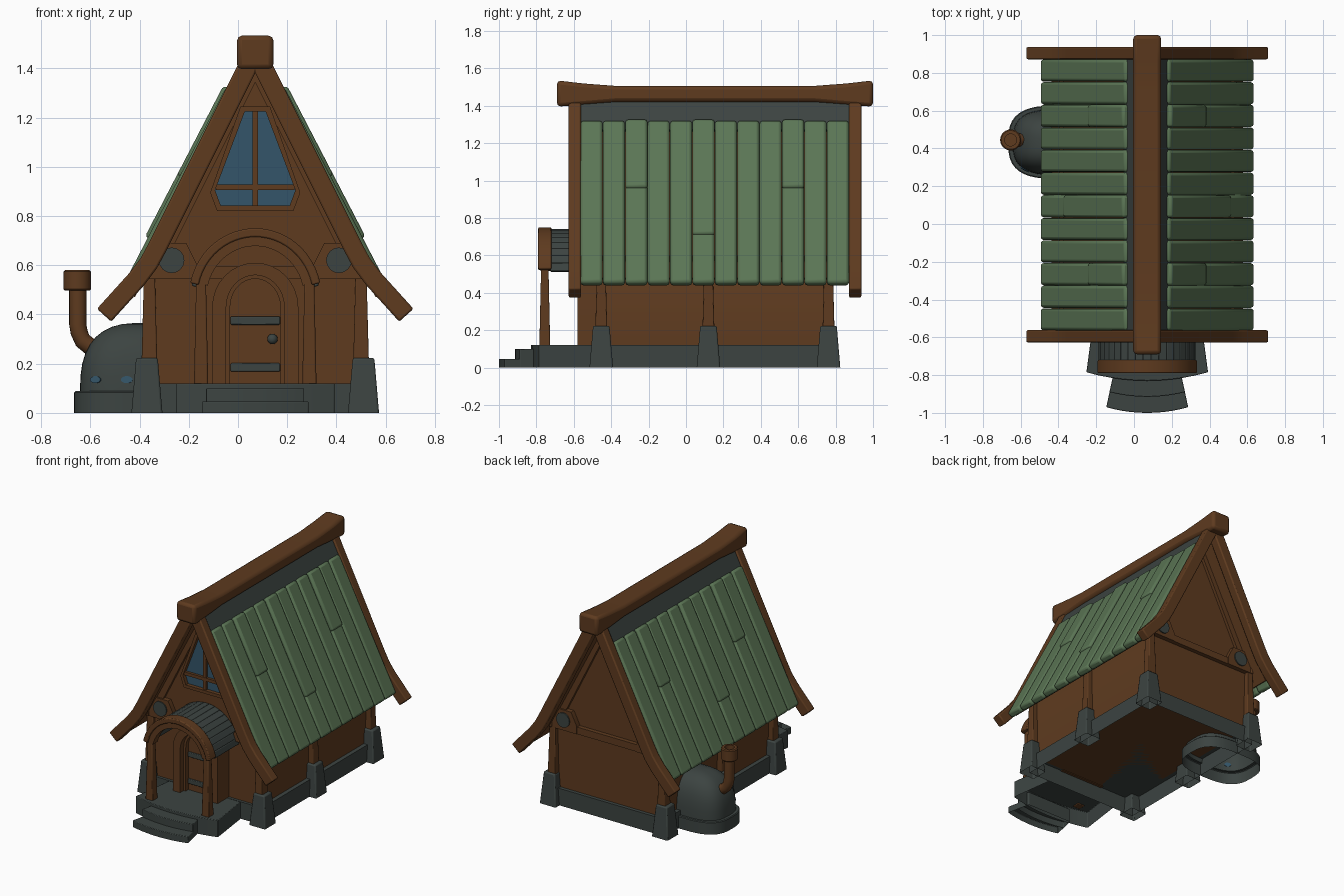
import bpy, bmesh, math
from mathutils import Vector

if "Cube" in bpy.data.objects:
    bpy.data.objects.remove(bpy.data.objects["Cube"])

CX = 0.07  # centre line of the house (the oven pushes it off centre)

def material(name, rgb):
    m = bpy.data.materials.new(name)
    m.diffuse_color = (*rgb, 1)
    m.use_nodes = True
    m.node_tree.nodes["Principled BSDF"].inputs["Base Color"].default_value = m.diffuse_color
    return m

WOOD = material("brown_wood", (0.112, 0.043, 0.0135))
GREEN = material("green_roof", (0.105, 0.180, 0.091))
SLATE = material("slate_stone", (0.045, 0.057, 0.053))
GLASS = material("blue_glass", (0.034, 0.091, 0.142))

# ---------- helpers ----------
def loft(name, rings, mat, bevel=0, closed=False, hollow=False):
    """Skin a list of equal-length rings; hollow leaves the first end open."""
    bm = bmesh.new()
    vs = [[bm.verts.new(p) for p in r] for r in rings]
    n = len(rings[0])
    pairs = list(zip(vs, vs[1:])) + ([(vs[-1], vs[0])] if closed else [])
    for a, b in pairs:
        for i in range(n):
            bm.faces.new((a[i], a[(i + 1) % n], b[(i + 1) % n], b[i]))
    if not closed:
        bm.faces.new(vs[-1])
        if not hollow:
            bm.faces.new(vs[0])
    bmesh.ops.recalc_face_normals(bm, faces=bm.faces)
    me = bpy.data.meshes.new(name)
    bm.to_mesh(me)
    bm.free()
    me.materials.append(mat)
    ob = bpy.data.objects.new(name, me)
    bpy.context.collection.objects.link(ob)
    if bevel:
        b = ob.modifiers.new("bevel", 'BEVEL')
        b.width, b.segments, b.limit_method = bevel, 2, 'ANGLE'
    return ob

def prism(name, pts, y0, y1, mat, bevel=0):
    """Extrude a front-view outline (d, z) along y."""
    return loft(name, [[(CX + d, y, z) for d, z in pts] for y in (y0, y1)], mat, bevel)

def box(name, d0, d1, y0, y1, z0, z1, mat, bevel=0):
    return prism(name, [(d0, z0), (d1, z0), (d1, z1), (d0, z1)], y0, y1, mat, bevel)

def taper(name, d, y, z0, z1, w0, w1, mat, bevel=0.008, hollow=False):
    """Square post, half width w0 at the bottom and w1 at the top."""
    return loft(name, [[(CX + d + sx * w, y + sy * w, z) for sx, sy in ((-1, -1), (1, -1), (1, 1), (-1, 1))]
                       for z, w in ((z0, w0), (z1, w1))], mat, bevel, hollow=hollow)

def strip(name, path, hi, lo, y0, y1, mat, side=1, bevel=0):
    """Board following a front-view path, between two offsets along its normal."""
    rings = []
    for i, p in enumerate(path):
        t = Vector(path[min(i + 1, len(path) - 1)]) - Vector(path[max(i - 1, 0)])
        n = Vector((-t.y, t.x)).normalized()
        a, b = Vector(p) + n * hi, Vector(p) + n * lo
        rings.append([(CX + side * q.x, y, q.y) for q, y in ((a, y0), (a, y1), (b, y1), (b, y0))])
    return loft(name, rings, mat, bevel)

def frame(name, outer, inner, y0, y1, mat):
    return loft(name, [[(CX + p[0], y0, p[1]), (CX + p[0], y1, p[1]), (CX + q[0], y1, q[1]),
                        (CX + q[0], y0, q[1])] for p, q in zip(outer, inner)], mat, closed=True)

def disc(name, loc, normal, r, depth, mat, squash=1, sides=16):
    bpy.ops.mesh.primitive_cylinder_add(vertices=sides, radius=r, depth=depth, location=loc)
    ob = bpy.context.object
    ob.name = name
    ob.rotation_euler = Vector(normal).to_track_quat('Z', 'Y').to_euler()
    ob.scale = (1, squash, 1)
    ob.data.materials.append(mat)

# ---------- roof ----------
SLOPE = [(0.0, 1.555), (0.43, 0.695), (0.465, 0.63), (0.51, 0.57), (0.643, 0.423)]  # curved barge boards
PLANK = [(0.0, 1.553), (0.57, 0.455)]                                               # straight planks

def slope(top, bottom, line=SLOPE):
    """Part of the roof line between two heights."""
    def at(z):
        for (d0, z0), (d1, z1) in zip(line, line[1:]):
            if z1 <= z <= z0:
                return (d0 + (d1 - d0) * (z0 - z) / (z0 - z1), z)
    return [at(top)] + [p for p in line if bottom + .01 < p[1] < top - .01] + [at(bottom)]

Y0, Y1, N = -0.565, 0.872, 12
W = (Y1 - Y0) / N
SPLITS = {2: 0.96, 5: 0.71, 9: 0.96}
for s in (-1, 1):
    tag = "left" if s < 0 else "right"
    strip(f"ridge_flashing_{tag}", slope(1.47, 1.28), -0.012, -0.05, Y0, Y1, SLATE, s)
    strip(f"roof_underside_{tag}", slope(1.46, 0.5, PLANK), -0.045, -0.065, Y0, Y1, WOOD, s)
    for y, nm in ((-0.627, "front"), (0.872, "back")):
        strip(f"{nm}_barge_board_{tag}", slope(1.47, 0.423), 0, -0.078, y, y + 0.065, WOOD, s, 0.008)
    for i in range(N):
        ya, yb = Y0 + i * W + 0.001, Y0 + (i + 1) * W - 0.001
        cut = SPLITS.get(i)
        if cut:
            strip(f"roof_plank_{tag}_{i}_upper", slope(1.325, cut, PLANK), .012, -0.04, ya, yb, GREEN, s, 0.014)
            strip(f"roof_plank_{tag}_{i}_lower", slope(cut + .02, .456, PLANK), 0, -0.05, ya, yb, GREEN, s, 0.016)
        else:
            strip(f"roof_plank_{tag}_{i}", slope(1.325, .456, PLANK), 0, -0.05, ya, yb, GREEN, s, 0.016)

# ridge beam, lifted at both ends
stations = [(-0.69, 1.395, 1.535), (-0.55, 1.405, 1.519), (-0.38, 1.42, 1.506), (0.69, 1.42, 1.506),
            (0.86, 1.405, 1.519), (1.0, 1.395, 1.535)]
loft("ridge_beam", [[(CX + d * .074, y, z) for d, z in ((-1, lo), (1, lo), (1, hi), (-1, hi))]
                    for y, lo, hi in stations], WOOD, 0.02)

# ---------- walls and base (stone parts are open underneath) ----------
F, B = -0.45, 0.755
prism("house_walls", [(-.42, .12), (.42, .12), (.42, .58), (0, 1.42), (-.42, .58)], F, B, WOOD)
loft("base_slab", [[(CX + d, y, z) for d, y in ((-.45, F - .02), (.45, F - .02), (.45, B + .025), (-.45, B + .025))]
                   for z in (0, .12)], SLATE, hollow=True)
for s in (-1, 1):
    tag = "left" if s < 0 else "right"
    box(f"side_beam_{tag}", min(s * .43, s * .465), max(s * .43, s * .465), F - .04, B + .04, .545, .6, WOOD, .005)
    for y, nm in ((-0.453, "front"), (0.12, "middle"), (0.762, "back")):
        taper(f"{nm}_stone_foot_{tag}", s * .44, y, 0, .223, .063, .044, SLATE, hollow=True)
        taper(f"{nm}_wall_post_{tag}", s * .43, y, .2, .57, .032, .022, WOOD, .005)

# gable trim, corner plates and round bolts, front and back
for nm, yw, o in (("front", F, -1), ("back", B, 1)):
    box(f"{nm}_cross_beam", -.45, .45, min(yw, yw + o * .03), max(yw, yw + o * .03), .545, .595, WOOD)
    for s in (-1, 1):
        tag = "left" if s < 0 else "right"
        strip(f"{nm}_gable_trim_{tag}", slope(1.46, 0.64), -0.05, -0.095, *sorted((yw, yw + o * .022)), WOOD, s)
        prism(f"{nm}_corner_plate_{tag}", [(s * d, z) for d, z in
              ((.38, .69), (.28, .69), (.235, .6), (.235, .545), (.45, .545))], yw, yw + o * .034, WOOD)
        disc(f"{nm}_round_bolt_{tag}", (CX + s * .34, yw + o * .036, .62), (0, 1, 0), .052, .012, SLATE)

# ---------- gable window ----------
half = [(.06, 1.245), (.183, .895), (.155, .82)]
hole = [(.042, 1.225), (.163, .905), (.14, .842)]
full = lambda h: h + [(-d, z) for d, z in reversed(h)]
prism("window_glass", full(hole), F - .008, F, GLASS)
frame("window_frame", full(half), full(hole), F - .035, F, WOOD)
box("window_mullion", -.011, .011, F - .025, F, .84, 1.23, WOOD)
box("window_crossbar", -.16, .16, F - .027, F, .905, .928, WOOD)

# ---------- door, set back inside an arched surround ----------
def arch(w, spring, top, n=16):
    return [(-w, .115)] + [(-w * math.cos(math.pi * i / n), spring + (top - spring) * math.sin(math.pi * i / n))
                           for i in range(n + 1)] + [(w, .115)]

frame("door_frame", arch(.175, .43, .61), arch(.118, .43, .56), -.58, F, WOOD)
frame("door_inner_frame", arch(.118, .43, .56), arch(.102, .43, .545), -.54, F, WOOD)
prism("door_panel", arch(.103, .43, .546), -.51, F, WOOD)
for i, z in enumerate((.168, .358)):
    box(f"door_strap_{i}", -.1, .1, -.522, -.5, z, z + .034, SLATE, .004)
bpy.ops.mesh.primitive_uv_sphere_add(segments=16, ring_count=10, radius=.021, location=(.14, -.53, .3))
bpy.context.object.name = "door_knob"
bpy.context.object.data.materials.append(SLATE)

# ---------- porch ----------
def hood(a0, a1, n):
    return [(.27 * math.sin(a), .47 + .28 * math.cos(a)) for a in
            (math.radians(a0 + (a1 - a0) * i / n) for i in range(n + 1))]

strip("porch_arch_outer", hood(-78, 78, 24), 0, -.035, -.79, -.72, WOOD, 1, .006)
strip("porch_arch_inner", hood(-76, 76, 24), -.03, -.072, -.778, -.725, WOOD)
SLATS = 17
for i in range(SLATS):
    a = -80 + 160 * i / SLATS
    strip(f"porch_roof_slat_{i}", hood(a, a + 160 / SLATS, 1), -.008, -.035, -.725, F, SLATE, 1, .006)
for s in (-1, 1):
    taper(f"porch_post_{'left' if s < 0 else 'right'}", s * .22, -.755, .115, .57, .029, .019, WOOD, .006)

def fan(name, wb, yb, wf, yf, bulge, z1):
    """Flared slab with a bowed front edge."""
    n = 10
    front = [(wf * (2 * i / n - 1), yf - bulge * (1 - (2 * i / n - 1) ** 2)) for i in range(n + 1)]
    outline = [(-wb, yb)] + front + [(wb, yb)]
    loft(name, [[(CX + d, y, z) for d, y in outline] for z in (0, z1)], SLATE, .004, hollow=True)

fan("porch_floor", .28, -.47, .322, -.785, .045, .12)
fan("upper_step", .18, -.80, .2, -.89, .025, .1)
fan("lower_step", .18, -.80, .217, -.97, .03, .047)

# ---------- round oven on the left ----------
OX, OY, RX, RY, P, Q = -.40, .433, .242, .174, 2.9, 2.6

def plan(k, z, rx=RX, ry=RY, n=40):
    """Rounded-square ring of the oven."""
    pts = []
    for i in range(n):
        c, s = math.cos(2 * math.pi * i / n), math.sin(2 * math.pi * i / n)
        pts.append((OX + k * rx * math.copysign(abs(c) ** (2 / P), c),
                    OY + k * ry * math.copysign(abs(s) ** (2 / P), s), z))
    return pts

dome = [plan(math.cos(t) ** (2 / Q), .088 + .277 * math.sin(t) ** (2 / Q)) for t in
        (math.radians(a) for a in (0, 8, 18, 28, 38, 48, 58, 68, 78, 87))]
loft("oven", [plan(1, 0, .266, .194), plan(1, .083, .266, .194), plan(1, .088, .261, .189)] + dome,
     SLATE, hollow=True)
for i, x in enumerate((-.578, -.452)):  # small glass vents facing the front
    k = (1 - (.047 / .277) ** Q) ** (1 / Q)
    u = abs(x - OX) / (RX * k)
    v = (1 - u ** P) ** (1 / P)
    nrm = Vector((-u ** (P - 1) / RX, -v ** (P - 1) / RY, .4))
    disc(f"oven_vent_{i}", (x, OY - RY * k * v, .135), nrm, .024, .009, GLASS, .6)

# chimney pipe with elbow, and a hollow cap
PY = .445
def ring(x, z, r, ang=0, n=18):
    """Circle whose axis is tilted by ang from vertical in the xz plane."""
    return [(x + r * math.cos(t) * math.cos(ang), PY + r * math.sin(t), z - r * math.cos(t) * math.sin(ang))
            for t in (2 * math.pi * i / n for i in range(n))]

elbow = [(-.575, .262, -75), (-.605, .272, -65), (-.632, .295, -42), (-.646, .33, -18), (-.651, .36, 0), (-.651, .52, 0)]
loft("chimney_pipe", [ring(x, z, .035, math.radians(a)) for x, z, a in elbow], WOOD)
loft("chimney_cap", [ring(-.653, z, r) for z, r in ((.497, .05), (.503, .056), (.574, .056), (.58, .05),
                                                    (.58, .032), (.52, .032))], WOOD)

# ---------- shading ----------
bpy.ops.object.select_all(action='SELECT')
bpy.context.view_layer.objects.active = bpy.data.objects["oven"]
bpy.ops.object.shade_smooth_by_angle(angle=math.radians(32))
